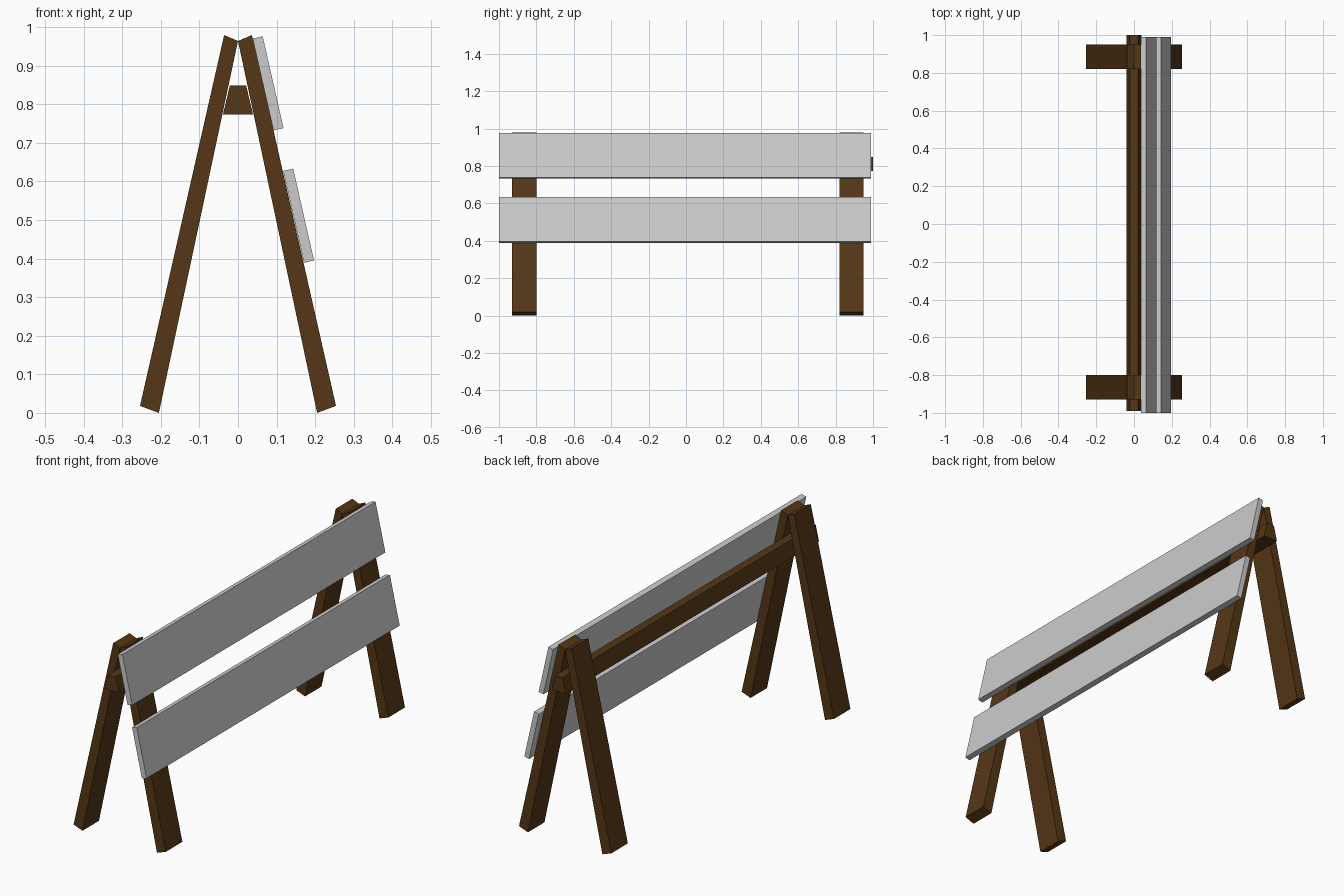
import bpy, bmesh

if "Cube" in bpy.data.objects:
    bpy.data.objects.remove(bpy.data.objects["Cube"])

wood = bpy.data.materials.new("dark_wood")
wood.diffuse_color = (0.09, 0.037, 0.008, 1)
wood.use_nodes = True
wood.node_tree.nodes["Principled BSDF"].inputs["Base Color"].default_value = wood.diffuse_color


def extrude_profile(name, profile, y0, y1, material=None):
    """Closed XZ profile extruded along y from y0 to y1."""
    bm = bmesh.new()
    face = bm.faces.new([bm.verts.new((x, y0, z)) for x, z in profile])
    ext = bmesh.ops.extrude_face_region(bm, geom=[face])
    verts = [v for v in ext["geom"] if isinstance(v, bmesh.types.BMVert)]
    bmesh.ops.translate(bm, verts=verts, vec=(0, y1 - y0, 0))
    bmesh.ops.recalc_face_normals(bm, faces=bm.faces)
    mesh = bpy.data.meshes.new(name)
    bm.to_mesh(mesh)
    bm.free()
    if material:
        mesh.materials.append(material)
    obj = bpy.data.objects.new(name, mesh)
    bpy.context.collection.objects.link(obj)
    return obj


# A-frame legs: a mirrored pair at each end
leg = [(0.0, 0.964), (0.036, 0.979), (0.254, 0.018), (0.205, 0.0)]
for end, y0, y1 in (("front", -0.93, -0.80), ("back", 0.82, 0.95)):
    for side, s in (("right", 1), ("left", -1)):
        extrude_profile(f"{end}_{side}_leg", [(s * x, z) for x, z in leg], y0, y1, wood)

# Ridge beam wedged between the legs
extrude_profile("ridge_beam", [(-0.021, 0.849), (0.021, 0.849),
                               (0.039, 0.773), (-0.039, 0.773)], -0.99, 1.0, wood)

# Two sloping boards resting on the outer face of the right legs
for name, x, z in (("upper_board", 0.038, 0.970), ("lower_board", 0.117, 0.627)):
    board = [(x, z), (x + 0.026, z + 0.006),
             (x + 0.080, z - 0.232), (x + 0.054, z - 0.238)]
    extrude_profile(name, board, -1.0, 0.99)
